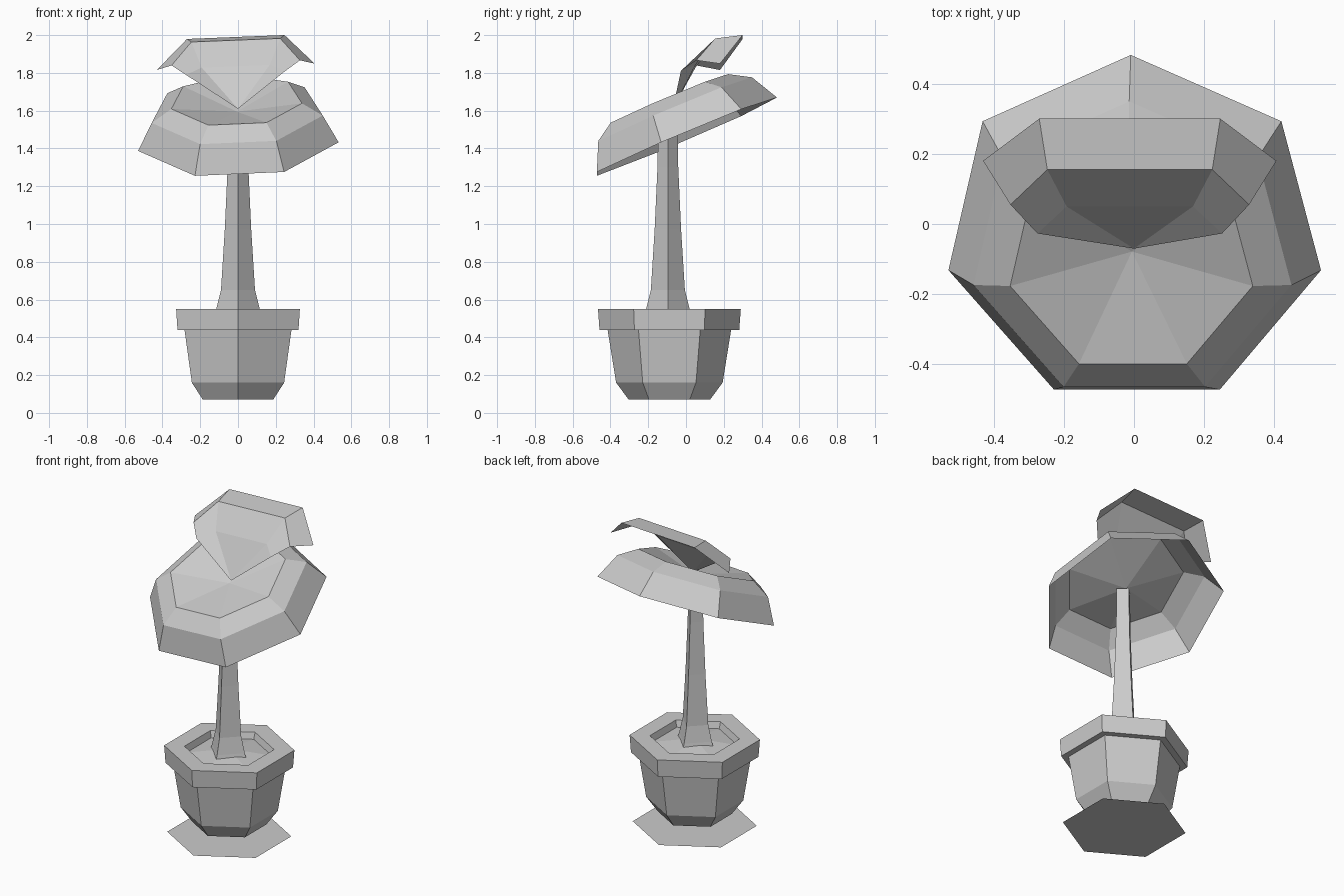
import bpy
import math
from mathutils import Matrix, Vector

cube = bpy.data.objects.get("Cube")
if cube:
    bpy.data.objects.remove(cube, do_unlink=True)

# Single clay grey for every part
grey = bpy.data.materials.new("light_grey")
grey.use_nodes = True
GREY = (0.6, 0.6, 0.6, 1)
grey.diffuse_color = GREY
grey.node_tree.nodes["Principled BSDF"].inputs["Base Color"].default_value = GREY

POT_Y = -0.088
POT_FRAME = Matrix.Translation((0, POT_Y, 0))


def add_mesh(name, verts, faces):
    mesh = bpy.data.meshes.new(name)
    mesh.from_pydata(verts, [], faces)
    mesh.materials.append(grey)
    obj = bpy.data.objects.new(name, mesh)
    bpy.context.collection.objects.link(obj)
    return obj


def lathe(name, profile, sides, frame):
    """Faceted revolve of (radius, height) pairs; radius 0 closes to a point.
    Listed from the bottom outward and up, faces point outward."""
    verts, faces, rings = [], [], []
    for radius, height in profile:
        count = 1 if radius == 0 else sides
        rings.append([len(verts) + i % count for i in range(sides)])
        for i in range(count):
            a = math.pi / 2 + math.tau * i / sides
            verts.append(frame @ Vector((radius * math.cos(a), radius * math.sin(a), height)))
    for low, high in zip(rings, rings[1:]):
        for i in range(sides):
            j = (i + 1) % sides
            loop = list(dict.fromkeys((low[i], low[j], high[j], high[i])))
            faces.append(loop)
    return add_mesh(name, verts, faces)


# Ground plate, flat hexagon
plate = lathe("ground_plate", [(0.36, 0), (0, 0)], 6, POT_FRAME)

# Pot with overhanging rim
lathe("pot", [(0, 0.07), (0.215, 0.07), (0.282, 0.16), (0.327, 0.44), (0.37, 0.44),
              (0.378, 0.55), (0.26, 0.55), (0.245, 0.505)], 6, POT_FRAME)

# Soil mound
lathe("soil", [(0.247, 0.51), (0, 0.545)], 6, POT_FRAME)

# Four-sided stem, flared at the foot
lathe("stem", [(0.125, 0.52), (0.115, 0.55), (0.09, 0.65), (0.07, 0.97), (0.055, 1.3),
               (0.05, 1.58)], 4, Matrix.Translation((0, -0.096, 0)))

# Tilted seven-sided cap, an open sheet with a dished top
cap_frame = (Matrix.Translation((0, -0.02, 1.457))
             @ Matrix.Rotation(-0.043, 4, 'Y')
             @ Matrix.Rotation(math.radians(23), 4, 'X'))
lathe("large_cap", [(0.545, 0), (0.465, 0.15), (0.355, 0.215), (0, 0.15)], 7, cap_frame)

# Raised leaf: one half of the points, mirrored, with a slight sideways lean
half = [(0.18, 0.05, 1.835), (0.235, 0.155, 1.973), (0.258, 0.30, 1.99),
        (0.418, 0.18, 1.832), (0.34, 0.055, 1.853), (0.263, -0.027, 1.80)]
LEAN, SHIFT = 0.04, -0.012
points = [(0, -0.07, 1.61)]
for side in (-1, 1):
    for x, y, z in half:
        points.append((side * x + SHIFT, y, z + LEAN * side * x))
n = len(half)
inner, fold, tip, corner, edge, front = range(1, n + 1)
leaf_faces = [(0, inner + n, inner), (inner, inner + n, fold + n, fold),
              (fold, fold + n, tip + n, tip)]
for quad in ((0, inner, front), (inner, fold, edge, front), (fold, tip, corner, edge)):
    leaf_faces.append(quad)
    leaf_faces.append([v + n if v else 0 for v in reversed(quad)])
add_mesh("small_leaf", points, leaf_faces)
